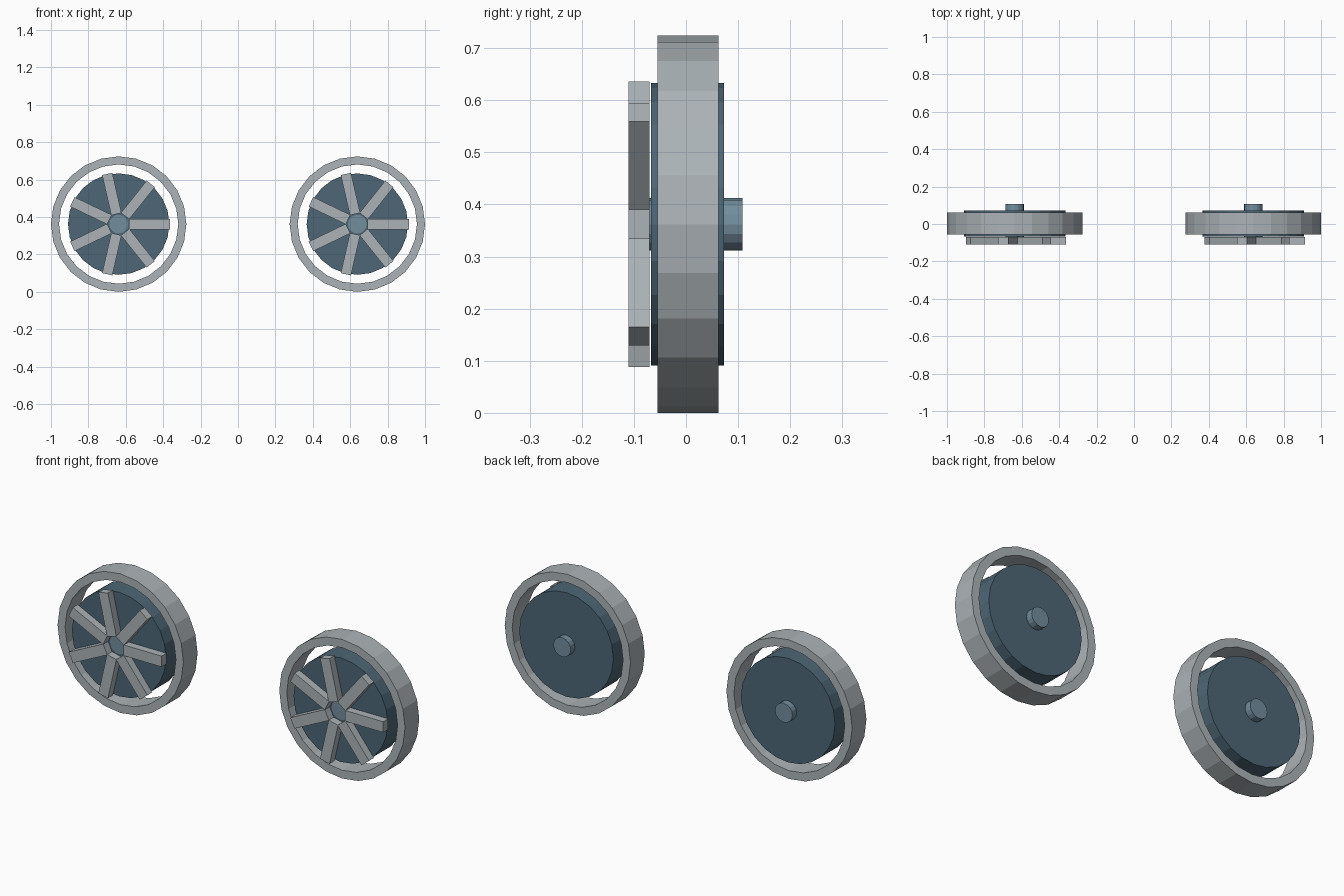
import bpy, bmesh, math
from mathutils import Matrix

cube = bpy.data.objects.get("Cube")
if cube:
    bpy.data.objects.remove(cube, do_unlink=True)

WHEEL_X, AXIS_Z = 0.638, 0.362


def material(name, color):
    m = bpy.data.materials.new(name)
    m.use_nodes = True
    m.diffuse_color = (*color, 1)
    m.node_tree.nodes["Principled BSDF"].inputs["Base Color"].default_value = (*color, 1)
    return m


GREY = material("light grey", (0.41, 0.45, 0.47))
DARK = material("dark slate blue", (0.075, 0.135, 0.18))
STEEL = material("steel blue", (0.17, 0.27, 0.34))


def finish(bm, name, x, mat):
    bmesh.ops.recalc_face_normals(bm, faces=bm.faces)
    me = bpy.data.meshes.new(name)
    bm.to_mesh(me)
    bm.free()
    me.materials.append(mat)
    ob = bpy.data.objects.new(name, me)
    ob.location = (x, 0, AXIS_Z)
    bpy.context.collection.objects.link(ob)


def circle(bm, r, y, sides):
    step = math.tau / sides
    return [bm.verts.new((r * math.cos(i * step), y, r * math.sin(i * step)))
            for i in range(sides)]


def bridge(bm, a, b):
    for i in range(len(a)):
        j = (i + 1) % len(a)
        bm.faces.new((a[i], a[j], b[j], b[i]))


# Solid cylinder along y
def cylinder(name, x, r, y0, y1, sides, mat):
    bm = bmesh.new()
    front, back = circle(bm, r, y0, sides), circle(bm, r, y1, sides)
    bridge(bm, front, back)
    bm.faces.new(front)
    bm.faces.new(back)
    finish(bm, name, x, mat)


# Open rim with a rectangular section
def ring(name, x, r_out, r_in, y0, y1, sides, mat):
    bm = bmesh.new()
    section = [(r_out, y0), (r_out, y1), (r_in, y1), (r_in, y0)]
    loops = [circle(bm, r, y, sides) for r, y in section]
    for i in range(4):
        bridge(bm, loops[i], loops[(i + 1) % 4])
    finish(bm, name, x, mat)


# Radial bars in front of the disc
def spokes(name, x, count, r0, r1, width, y0, y1, mat):
    bm = bmesh.new()
    size = Matrix.Diagonal((r1 - r0, y1 - y0, width, 1))
    place = Matrix.Translation(((r0 + r1) / 2, (y0 + y1) / 2, 0))
    for i in range(count):
        turn = Matrix.Rotation(-i * math.tau / count, 4, 'Y')
        bmesh.ops.create_cube(bm, size=1, matrix=turn @ place @ size)
    finish(bm, name, x, mat)


for side, x in (("right", -WHEEL_X), ("left", WHEEL_X)):
    ring(side + "_outer_rim", x, 0.362, 0.319, -0.055, 0.062, 24, GREY)
    cylinder(side + "_wheel_disc", x, 0.271, -0.067, 0.073, 24, DARK)
    cylinder(side + "_axle", x, 0.05, -0.07, 0.108, 16, STEEL)
    spokes(side + "_spokes", x, 7, 0.055, 0.275, 0.056, -0.11, -0.07, GREY)
